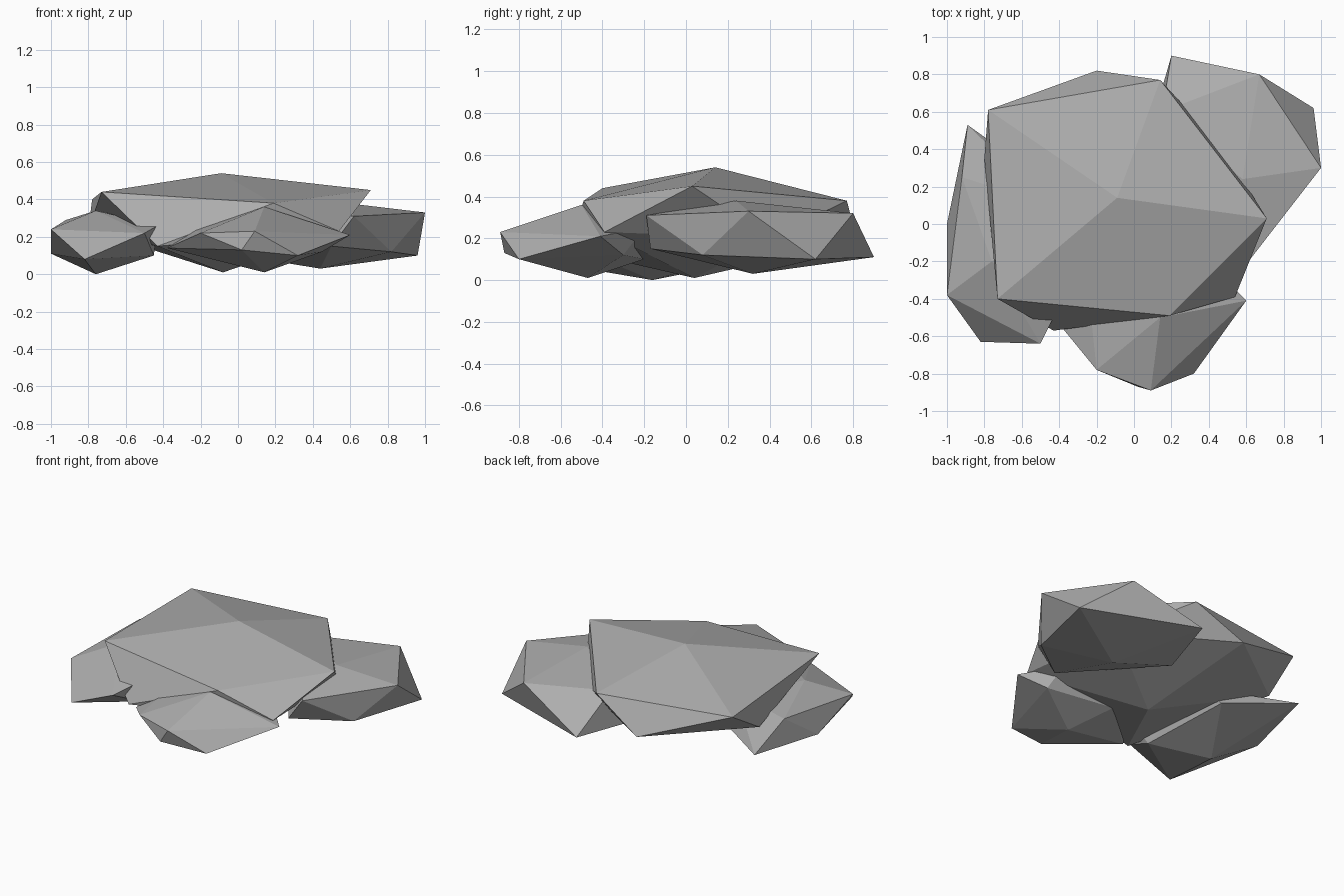
import bpy
import bmesh

# Remove the default object
default = bpy.data.objects.get("Cube")
if default:
    bpy.data.objects.remove(default, do_unlink=True)

# One plain stone colour
stone = bpy.data.materials.new("stone grey")
stone.use_nodes = True
colour = (0.42, 0.42, 0.42, 1.0)
stone.diffuse_color = colour
shader = stone.node_tree.nodes["Principled BSDF"]
shader.inputs["Base Color"].default_value = colour
shader.inputs["Roughness"].default_value = 0.9


def make_rock(name, top, upper_ring, lower_ring, bottom):
    """Faceted boulder: two poles and two staggered rings wrapped in a hull."""
    bm = bmesh.new()
    for point in [top, *upper_ring, *lower_ring, bottom]:
        bm.verts.new(point)
    hull = bmesh.ops.convex_hull(bm, input=list(bm.verts))
    loose = [v for v in hull["geom_interior"] if isinstance(v, bmesh.types.BMVert)]
    bmesh.ops.delete(bm, geom=loose, context="VERTS")
    bmesh.ops.recalc_face_normals(bm, faces=list(bm.faces))
    mesh = bpy.data.meshes.new(name)
    bm.to_mesh(mesh)
    bm.free()
    mesh.materials.append(stone)
    rock = bpy.data.objects.new(name, mesh)
    bpy.context.scene.collection.objects.link(rock)
    return rock


# Large slab in the middle
make_rock(
    "main_slab",
    top=(-.09, .14, .54),
    upper_ring=[(-.78, .61, .4), (.14, .77, .38), (.71, .03, .45),
                (.19, -.49, .38), (-.73, -.4, .44)],
    lower_ring=[(-.2, .82, .19), (.48, .4, .2), (.54, -.39, .23),
                (-.43, -.57, .15), (-.8, .35, .24)],
    bottom=(-.08, .04, .01),
)

# Boulder at the back on the +x side
make_rock(
    "back_left_rock",
    top=(.58, .24, .38),
    upper_ring=[(.67, .8, .32), (1, .3, .33), (.62, -.19, .31), (.15, .6, .33)],
    lower_ring=[(.2, .9, .11), (.96, .62, .1), (.82, .08, .12),
                (.5, -.17, .15), (.07, .45, .09)],
    bottom=(.44, .32, .03),
)

# Long boulder on the -x side
make_rock(
    "right_rock",
    top=(-.76, -.2, .34),
    upper_ring=[(-1, -.38, .24), (-.5, -.64, .22), (-.43, -.5, .26),
                (-.45, .1, .28), (-.92, .25, .29)],
    lower_ring=[(-.82, -.63, .08), (-1, 0, .11), (-.89, .53, .14),
                (-.5, .25, .12), (-.45, -.4, .1)],
    bottom=(-.76, -.16, 0),
)

# Small boulder at the front
make_rock(
    "front_rock",
    top=(.14, -.5, .36),
    upper_ring=[(.09, -.89, .23), (-.2, -.78, .22), (-.25, -.3, .25),
                (.4, -.2, .25), (.6, -.41, .21)],
    lower_ring=[(.02, -.87, .13), (.32, -.8, .1), (.45, -.3, .12),
                (0, -.2, .1), (-.38, -.56, .14)],
    bottom=(.14, -.47, .01),
)
